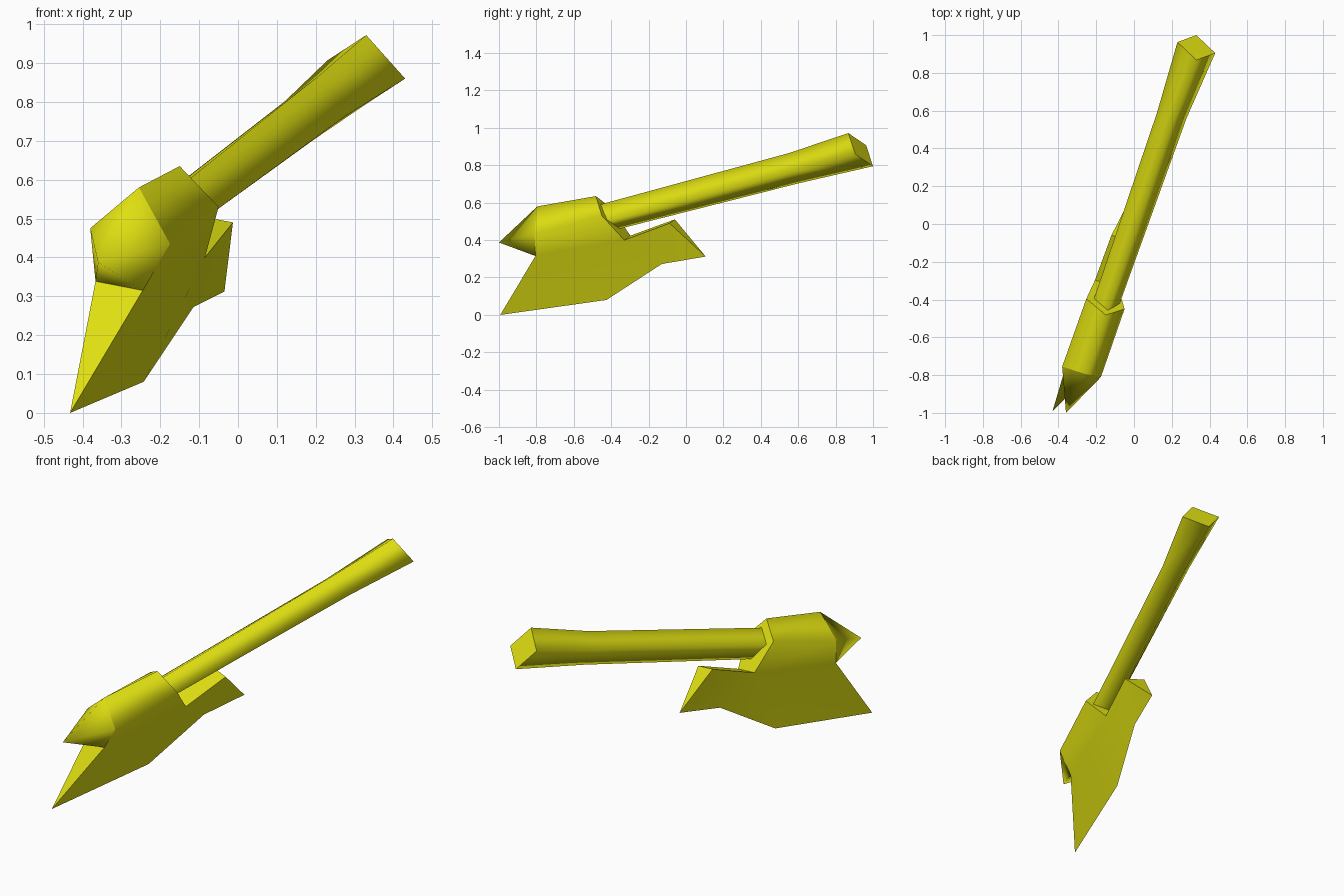
import bpy, bmesh, math
from mathutils import Vector

if "Cube" in bpy.data.objects:
    bpy.data.objects.remove(bpy.data.objects["Cube"])

yellow = bpy.data.materials.new("yellow")
yellow.diffuse_color = (0.74, 0.74, 0.006, 1)
yellow.use_nodes = True
yellow.node_tree.nodes["Principled BSDF"].inputs["Base Color"].default_value = yellow.diffuse_color


def build(name, points, groups):
    """Make a mesh; edges between two face groups, or folded hard, stay sharp."""
    bm = bmesh.new()
    verts = {k: bm.verts.new(p) for k, p in points.items()}
    group_of = {}
    for i, faces in enumerate(groups):
        for f in faces:
            face = bm.faces.new([verts[k] for k in f])
            face.smooth = True
            group_of[face] = i
    bmesh.ops.recalc_face_normals(bm, faces=bm.faces[:])
    for e in bm.edges:
        a, b = e.link_faces
        e.smooth = (group_of[a] == group_of[b]
                    and a.normal.angle(b.normal) < math.radians(110))
    me = bpy.data.meshes.new(name)
    bm.to_mesh(me)
    bm.free()
    me.materials.append(yellow)
    ob = bpy.data.objects.new(name, me)
    bpy.context.collection.objects.link(ob)
    return ob


# Axe handle: square rings from socket to flared butt; fourth corner closes each square
rings = [
    [(-0.14, -0.46, 0.59), (-0.08, -0.43, 0.505), (-0.15, -0.36, 0.46)],
    [(0.205, 0.55, 0.865), (0.278, 0.56, 0.765), (0.195, 0.60, 0.703)],
    [(0.33, 0.868, 0.972), (0.43, 0.905, 0.86), (0.33, 1.0, 0.795)],
]
axis = Vector((0.31, 0.92, 0.25))
pts = {}
for r, ring in enumerate(rings):
    a, b, c = (Vector(p) for p in ring)
    for k, p in enumerate((a, b, c, a + c - b)):
        pts[r, k] = p - axis * 0.04 if r == 0 else p
sides = [[(r, k), (r, (k + 1) % 4), (r + 1, (k + 1) % 4), (r + 1, k)]
         for r in range(2) for k in range(4)]
caps = [[[(r, k) for k in range(4)]] for r in (0, 2)]
build("handle", pts, [sides] + caps)

# Axe head: right-hand corners, with left-hand partners set across the head's thickness
across = Vector((-0.95, 0.255, 0.185))
right = {
    "front_side": ((-0.175, -0.81, 0.435), 0.216),
    "front_low": ((-0.245, -0.805, 0.315), 0.128),
    "back_side": ((-0.05, -0.45, 0.53), 0.213),
    "back_low": ((-0.085, -0.33, 0.40), 0.128),
    "heel": ((-0.013, -0.088, 0.49), 0.112),
}
head = {
    "front_top": (-0.255, -0.795, 0.58),
    "back_top": (-0.15, -0.482, 0.635),
    "spike": (-0.36, -1.0, 0.387),
    "edge1": (-0.432, -0.993, 0.0),
    "edge2": (-0.243, -0.425, 0.08),
    "edge3": (-0.115, -0.13, 0.272),
    "edge4": (-0.035, 0.105, 0.312),
}
for k, (p, w) in right.items():
    head[k + "_r"] = Vector(p)
    head[k + "_l"] = Vector(p) + across * w

# Socket sides and blade cheeks, the same on both sides
cheek = ["front_top front_side back_side back_top",
         "front_side front_low back_low back_side",
         "front_low edge1 edge2", "front_low edge2 back_low",
         "back_low edge2 edge3", "back_low edge3 heel", "heel edge3 edge4"]


def named(text, s):
    return [k + s if k in right else k for k in text.split()]


shell = [named(f, s) for f in cheek for s in ("_r", "_l")]
front = ["front_top", "front_side_r", "front_low_r", "front_low_l", "front_side_l"]
spike = [[front[i], front[(i + 1) % 5], "spike"] for i in range(5)]
back = [["back_top", "back_side_r", "back_side_l"],
        ["back_side_r", "back_low_r", "back_low_l", "back_side_l"]]
build("axe_head", head, [
    shell, spike, back,
    [["front_low_r", "front_low_l", "edge1"]],
    [["back_low_r", "back_low_l", "heel_l", "heel_r"]],
    [["heel_r", "heel_l", "edge4"]],
])
